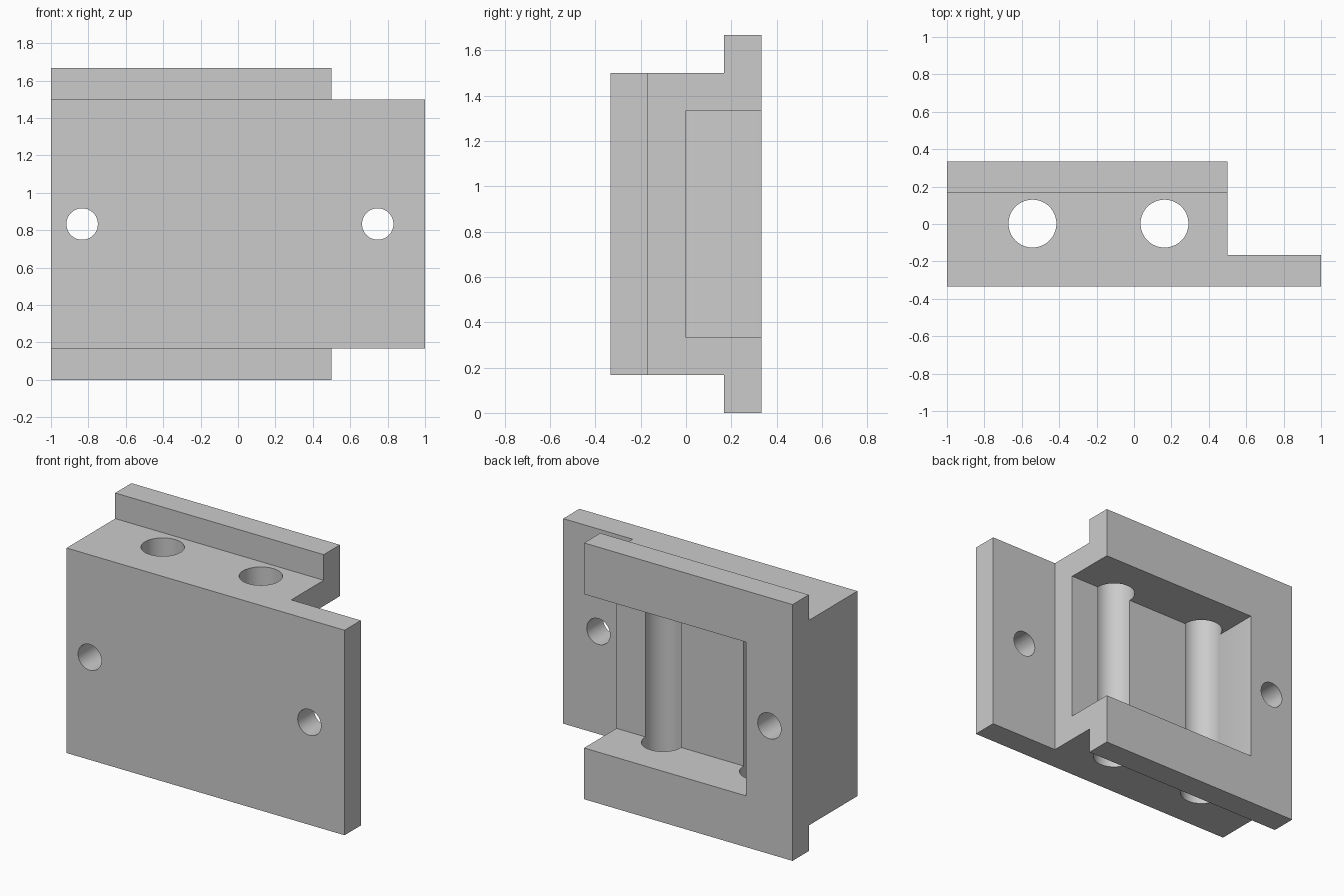
import bpy
import math

cube = bpy.data.objects.get("Cube")
if cube:
    bpy.data.objects.remove(cube, do_unlink=True)

# Single material
grey = bpy.data.materials.new("plain grey")
grey.use_nodes = True
colour = (0.6, 0.6, 0.6, 1)
grey.diffuse_color = colour
grey.node_tree.nodes["Principled BSDF"].inputs["Base Color"].default_value = colour


def box(name, low, high):
    size = [b - a for a, b in zip(low, high)]
    mid = [(a + b) / 2 for a, b in zip(low, high)]
    bpy.ops.mesh.primitive_cube_add(size=1, location=mid)
    ob = bpy.context.object
    ob.name = name
    ob.scale = size
    bpy.ops.object.transform_apply(location=True, rotation=True, scale=True)
    ob.data.materials.append(grey)
    return ob


def bore(name, radius, centre, tilt=0):
    bpy.ops.mesh.primitive_cylinder_add(vertices=64, radius=radius, depth=3,
                                        location=centre, rotation=(tilt, 0, 0))
    ob = bpy.context.object
    ob.name = name
    ob.data.materials.append(grey)
    return ob


W, D, H = 1.0, 1 / 3, 5 / 3   # half width, half depth, height
T = 1 / 6                     # wall and flange thickness
FAR = 2                       # overshoot of the cutters
EDGE = 0.5                    # side of the thick block

body = box("mounting_block", (-W, -D, 0), (W, D, H))

cutters = [
    # Steps that leave the upper and lower rear flanges
    box("top_step_cutter", (-FAR, -FAR, H - T), (FAR, T, FAR)),
    box("bottom_step_cutter", (-FAR, -FAR, -FAR), (FAR, T, T)),
    # Corner that leaves the thin front plate
    box("side_step_cutter", (EDGE, -T, -FAR), (FAR, FAR, FAR)),
    # Rear pocket, open towards the thin plate
    box("pocket_cutter", (-2 / 3, 0, 2 * T), (FAR, FAR, H - 2 * T)),
]
# Vertical bores, leaving half-round grooves in the pocket floor
for x in (-0.543, 0.163):
    cutters.append(bore("vertical_bore_cutter", 0.128, (x, 0.002, H / 2)))
# Screw holes from front to back
for x in (-5 / 6, 0.747):
    cutters.append(bore("screw_hole_cutter", 0.084, (x, 0, H / 2), math.pi / 2))

for cutter in cutters:
    mod = body.modifiers.new(cutter.name, "BOOLEAN")
    mod.operation = "DIFFERENCE"
    mod.solver = "EXACT"
    mod.object = cutter
    cutter.hide_render = True

# Bake the cuts and drop the cutters
bpy.context.view_layer.update()
result = bpy.data.meshes.new_from_object(
    body.evaluated_get(bpy.context.evaluated_depsgraph_get()))
body.modifiers.clear()
body.data = result
for cutter in cutters:
    bpy.data.objects.remove(cutter, do_unlink=True)

bpy.ops.object.select_all(action="DESELECT")
body.select_set(True)
bpy.context.view_layer.objects.active = body
bpy.ops.object.shade_smooth_by_angle(angle=math.radians(30))
